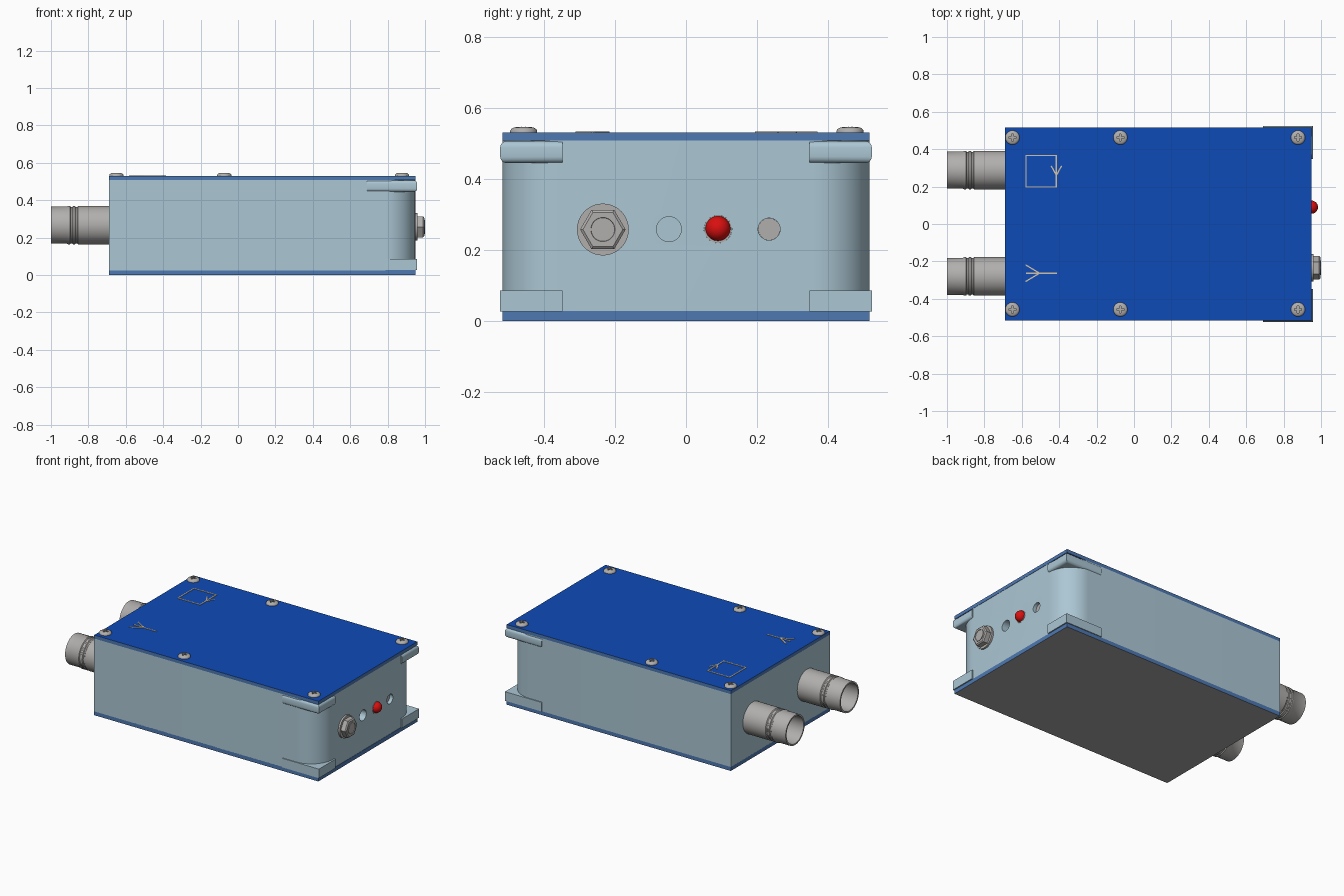
import bpy, bmesh, math
from mathutils import Matrix, Vector

if "Cube" in bpy.data.objects:
    bpy.data.objects.remove(bpy.data.objects["Cube"])


def material(name, r, g, b):
    m = bpy.data.materials.new(name)
    m.diffuse_color = (r, g, b, 1)
    m.use_nodes = True
    m.node_tree.nodes["Principled BSDF"].inputs["Base Color"].default_value = m.diffuse_color
    return m


PALE = material("pale blue", 0.41, 0.57, 0.66)
BLUE = material("deep blue", 0.004, 0.07, 0.47)
EDGE = material("mid blue", 0.075, 0.19, 0.45)
METAL = material("grey metal", 0.44, 0.43, 0.42)
BASE = material("base grey", 0.38, 0.38, 0.38)
RED = material("red", 0.70, 0.005, 0.005)
CREAM = material("cream line", 0.65, 0.55, 0.40)


def finish(name, bm, mats, angle=35):
    bmesh.ops.recalc_face_normals(bm, faces=bm.faces)
    me = bpy.data.meshes.new(name)
    bm.to_mesh(me)
    bm.free()
    for m in mats:
        me.materials.append(m)
    me.shade_smooth()
    me.set_sharp_from_angle(angle=math.radians(angle))
    ob = bpy.data.objects.new(name, me)
    bpy.context.collection.objects.link(ob)
    return ob


def box_bm(lo, hi):
    bm = bmesh.new()
    lo, hi = Vector(lo), Vector(hi)
    m = Matrix.Translation((lo + hi) / 2) @ Matrix.Diagonal((*(hi - lo), 1))
    bmesh.ops.create_cube(bm, size=1, matrix=m)
    return bm


def prism_bm(pts, z0, z1):
    bm = bmesh.new()
    f = bm.faces.new([bm.verts.new((x, y, z0)) for x, y in pts])
    ex = bmesh.ops.extrude_face_region(bm, geom=[f])
    vs = [g for g in ex["geom"] if isinstance(g, bmesh.types.BMVert)]
    bmesh.ops.translate(bm, verts=vs, vec=(0, 0, z1 - z0))
    return bm


def lathe(name, profile, mat, y, z, seg=40, start=0.0):
    """Turn (x, radius) points round the x axis through (y, z)."""
    bm = bmesh.new()
    rings = []
    for x, r in profile:
        if r == 0:
            rings.append([bm.verts.new((x, y, z))] * seg)
        else:
            rings.append([bm.verts.new((x, y + r * math.cos(start + 2 * math.pi * i / seg),
                                        z + r * math.sin(start + 2 * math.pi * i / seg)))
                          for i in range(seg)])
    for a, b in zip(rings, rings[1:]):
        for i in range(seg):
            j = (i + 1) % seg
            bm.faces.new(list(dict.fromkeys((a[i], a[j], b[j], b[i]))))
    return finish(name, bm, [mat])


def cut(ob, cutters):
    """Subtract cutters, bake the result and remove them."""
    for c in cutters:
        c.hide_render = True
        m = ob.modifiers.new("cut", 'BOOLEAN')
        m.operation, m.object, m.solver = 'DIFFERENCE', c, 'EXACT'
    dg = bpy.context.evaluated_depsgraph_get()
    me = bpy.data.meshes.new_from_object(ob.evaluated_get(dg))
    ob.modifiers.clear()
    ob.data = me
    me.set_sharp_from_angle(angle=math.radians(35))
    for c in cutters:
        bpy.data.objects.remove(c)


X0, X1, Y = -0.69, 0.948, 0.517

# Housing: square at the socket end, rounded corners at the control end
R = 0.16
outline = [(X0, Y), (X0, -Y)]
for cy, a0 in ((-Y + R, -90), (Y - R, 0)):
    for i in range(13):
        a = math.radians(a0 + 7.5 * i)
        outline.append((X1 - R + R * math.cos(a), cy + R * math.sin(a)))
housing = finish("housing", prism_bm(outline, 0.025, 0.508), [PALE])
holes = [lathe("hole_cutter", [(0.88, 0), (0.88, r), (1.0, r), (1.0, 0)], PALE, y, 0.258)
         for y, r in ((-0.048, 0.035), (0.09, 0.039), (0.234, 0.031))]
cut(housing, holes)

# Lid and base plates: own colour on the big outer face, mid blue round the edge
for name, z0, z1, face_mat, way in (("lid", 0.507, 0.53, BLUE, 1),
                                    ("base_plate", 0.0, 0.027, BASE, -1)):
    plate = finish(name, box_bm((X0, -Y, z0), (0.95, Y, z1)), [EDGE, face_mat])
    for p in plate.data.polygons:
        p.material_index = 1 if p.normal.z * way > 0.5 else 0

# Corner lugs above and below the rounded corners
for side in (-1, 1):
    y0, y1 = sorted((side * 0.348, side * 0.523))
    tag = "front" if side < 0 else "back"
    finish("lower_lug_" + tag, box_bm((0.69, y0, 0.026), (0.958, y1, 0.086)), [PALE])
    bm = box_bm((0.69, y0, 0.444), (0.958, y1, 0.506))
    rim = [e for e in bm.edges
           if abs(e.verts[0].co.z - e.verts[1].co.z) < 1e-5
           and (all(v.co.x > 0.95 for v in e.verts)
                or all(abs(v.co.y) > 0.5 for v in e.verts))]
    bmesh.ops.bevel(bm, geom=rim, offset=0.018, segments=4, profile=0.5, affect='EDGES')
    finish("upper_lug_" + tag, bm, [PALE])

# Hollow round sockets
socket = [(-0.68, 0), (-0.68, 0.103), (-0.855, 0.103), (-0.86, 0.098), (-0.868, 0.098),
          (-0.872, 0.103), (-0.882, 0.103), (-0.886, 0.098), (-0.894, 0.098),
          (-0.898, 0.103), (-0.908, 0.103), (-0.914, 0.099), (-1.0, 0.099),
          (-1.0, 0.089), (-0.80, 0.089), (-0.80, 0)]
for tag, y in (("front", -0.28), ("back", 0.288)):
    lathe("socket_" + tag, socket, METAL, y, 0.266, 48)

# Threaded jack: washer, hex nut and collar
JY, JZ = -0.234, 0.257
lathe("jack_washer", [(0.94, 0), (0.94, 0.073), (0.96, 0.073), (0.96, 0)], METAL, JY, JZ)
lathe("jack_nut", [(0.955, 0), (0.955, 0.064), (0.99, 0.064), (0.996, 0.056), (0.996, 0)],
      METAL, JY, JZ, 6)
lathe("jack_collar", [(0.98, 0), (0.98, 0.038), (1.0, 0.038), (1.0, 0.034),
                      (0.997, 0.033), (0.997, 0)], METAL, JY, JZ)

# Red indicator lamp and recessed grey button
dome = [(0.90, 0), (0.90, 0.035)] + [
    (0.949 + 0.035 * math.sin(a), 0.035 * math.cos(a) if i < 8 else 0)
    for i, a in enumerate(k * math.pi / 16 for k in range(9))]
lathe("indicator_lamp", dome, RED, 0.09, 0.26)
lathe("lamp_rim", [(0.90, 0), (0.90, 0.0388), (0.95, 0.0388), (0.95, 0)], METAL, 0.09, 0.258)
lathe("recessed_button", [(0.87, 0), (0.87, 0.0308), (0.925, 0.0308), (0.925, 0)],
      METAL, 0.234, 0.258)

# Domed lid screws with a cross recess, one mesh shared by all six
screw_profile = [(0, 0), (0, 0.038), (0.006, 0.038), (0.011, 0.035), (0.015, 0.028),
                 (0.017, 0.016), (0.0175, 0)]
screw = lathe("lid_screw", screw_profile, METAL, 0, 0, 32)
screw.data.transform(Matrix.Rotation(-math.pi / 2, 4, 'Y'))
cross = [finish("cross_cutter", box_bm((-a, -b, 0.007), (a, b, 0.03)), [METAL])
         for a, b in ((0.019, 0.0045), (0.0045, 0.019))]
cut(screw, cross)
spots = [(x, y) for x in (-0.65, -0.073, 0.877) for y in (-0.457, 0.462)]
for n, (x, y) in enumerate(spots):
    ob = screw if n == 0 else screw.copy()
    if n:
        bpy.context.collection.objects.link(ob)
    ob.location = (x, y, 0.529)


# Printed line symbols on the lid
def stroke(name, a, b, w=0.007):
    a, b = Vector(a), Vector(b)
    d = (b - a).normalized() * w / 2
    n = Vector((-d.y, d.x))
    finish(name, prism_bm([a - d - n, b + d - n, b + d + n, a - d + n], 0.529, 0.533), [CREAM])


L, T = (-0.577, -0.415), (0.198, 0.366)
corners = [(L[0], T[0]), (L[1], T[0]), (L[1], T[1]), (L[0], T[1])]
for i in range(4):
    stroke("loop_symbol_side", corners[i], corners[(i + 1) % 4])
for dx in (-0.026, 0.026):
    stroke("loop_symbol_arrow", (L[1], 0.26), (L[1] + dx, 0.308))
stroke("aerial_symbol_stem", (-0.575, -0.263), (-0.415, -0.263))
for dy in (-0.043, 0.043):
    stroke("aerial_symbol_arm", (-0.505, -0.263), (-0.577, -0.263 + dy))
